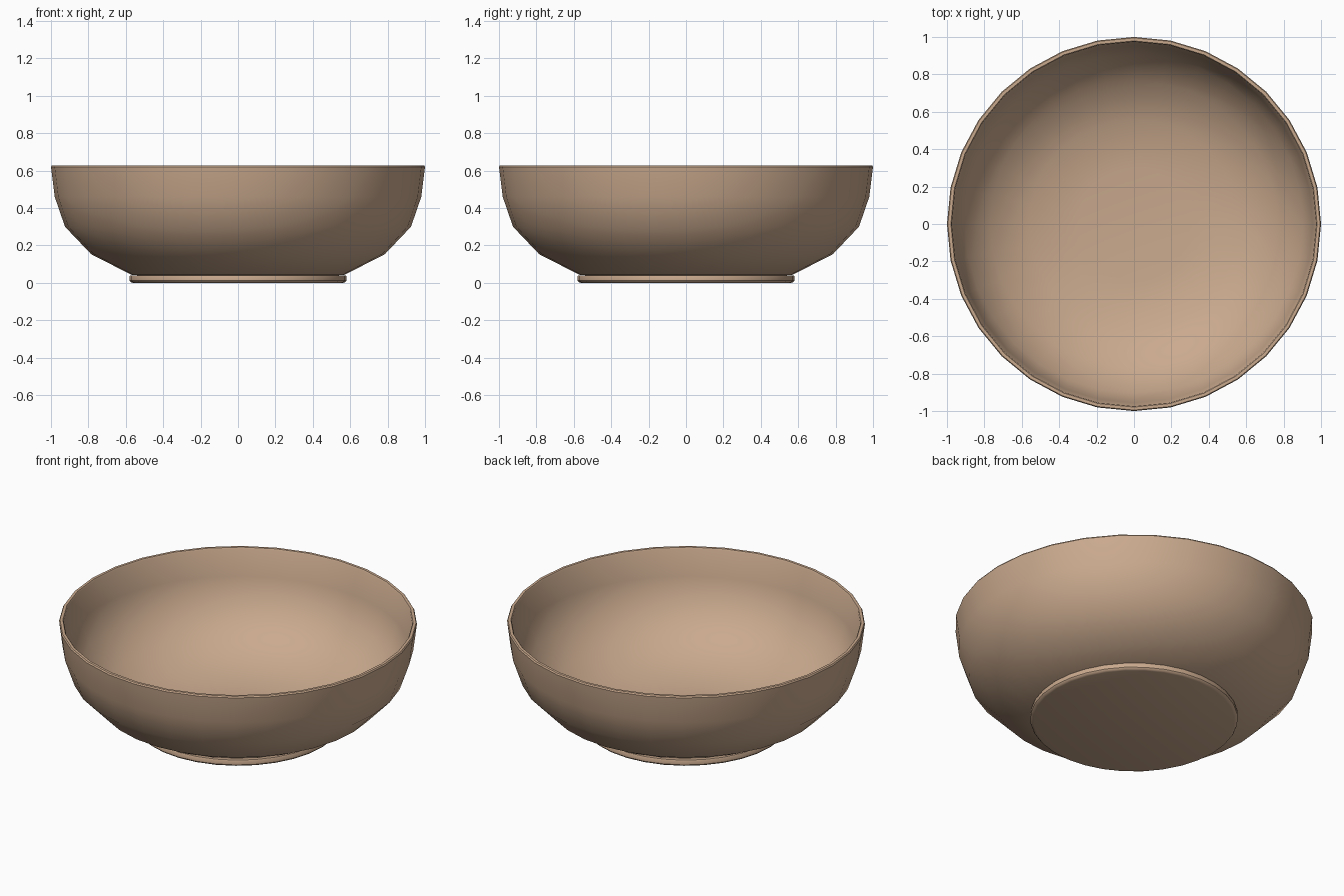
import bpy
import bmesh
import math

if "Cube" in bpy.data.objects:
    bpy.data.objects.remove(bpy.data.objects["Cube"], do_unlink=True)

SIDES = 32

# One warm clay colour for everything
clay = bpy.data.materials.new("warm_clay")
clay.use_nodes = True
colour = (0.59, 0.40, 0.27, 1)
clay.diffuse_color = colour
bsdf = clay.node_tree.nodes["Principled BSDF"]
bsdf.inputs["Base Color"].default_value = colour
bsdf.inputs["Roughness"].default_value = 0.7


def lathe(name, profile, sharp_angle):
    """Revolve (radius, height) points around z into a smooth shaded object."""
    bm = bmesh.new()
    verts = [bm.verts.new((r, 0, z)) for r, z in profile]
    edges = [bm.edges.new(pair) for pair in zip(verts, verts[1:])]
    bmesh.ops.spin(bm, geom=verts + edges, cent=(0, 0, 0), axis=(0, 0, 1),
                   angle=math.tau, steps=SIDES, use_merge=True)
    bmesh.ops.remove_doubles(bm, verts=bm.verts, dist=0.0005)
    bmesh.ops.recalc_face_normals(bm, faces=bm.faces)
    mesh = bpy.data.meshes.new(name)
    bm.to_mesh(mesh)
    bm.free()
    mesh.materials.append(clay)
    obj = bpy.data.objects.new(name, mesh)
    bpy.context.collection.objects.link(obj)
    bpy.ops.object.select_all(action="DESELECT")
    obj.select_set(True)
    bpy.context.view_layer.objects.active = obj
    bpy.ops.object.shade_smooth_by_angle(angle=math.radians(sharp_angle))
    return obj


# Thin walled bowl: outside from the centre up, bevelled rim, then inside back down
outside = [(0, 0.015), (0.3, 0.02), (0.57, 0.043), (0.785, 0.153),
           (0.925, 0.30), (0.98, 0.46), (1.0, 0.62)]
rim = [(0.995, 0.628), (0.979, 0.628), (0.974, 0.62)]
inside = [(0.956, 0.46), (0.905, 0.31), (0.77, 0.171), (0.56, 0.064),
          (0.3, 0.041), (0, 0.036)]
lathe("bowl", outside + rim + inside, 30)

# Low foot disc with a softened bottom edge
lathe("foot", [(0, 0), (0.562, 0), (0.574, 0.004), (0.58, 0.012),
               (0.58, 0.034), (0.577, 0.04), (0.54, 0.04), (0, 0.03)], 35)
